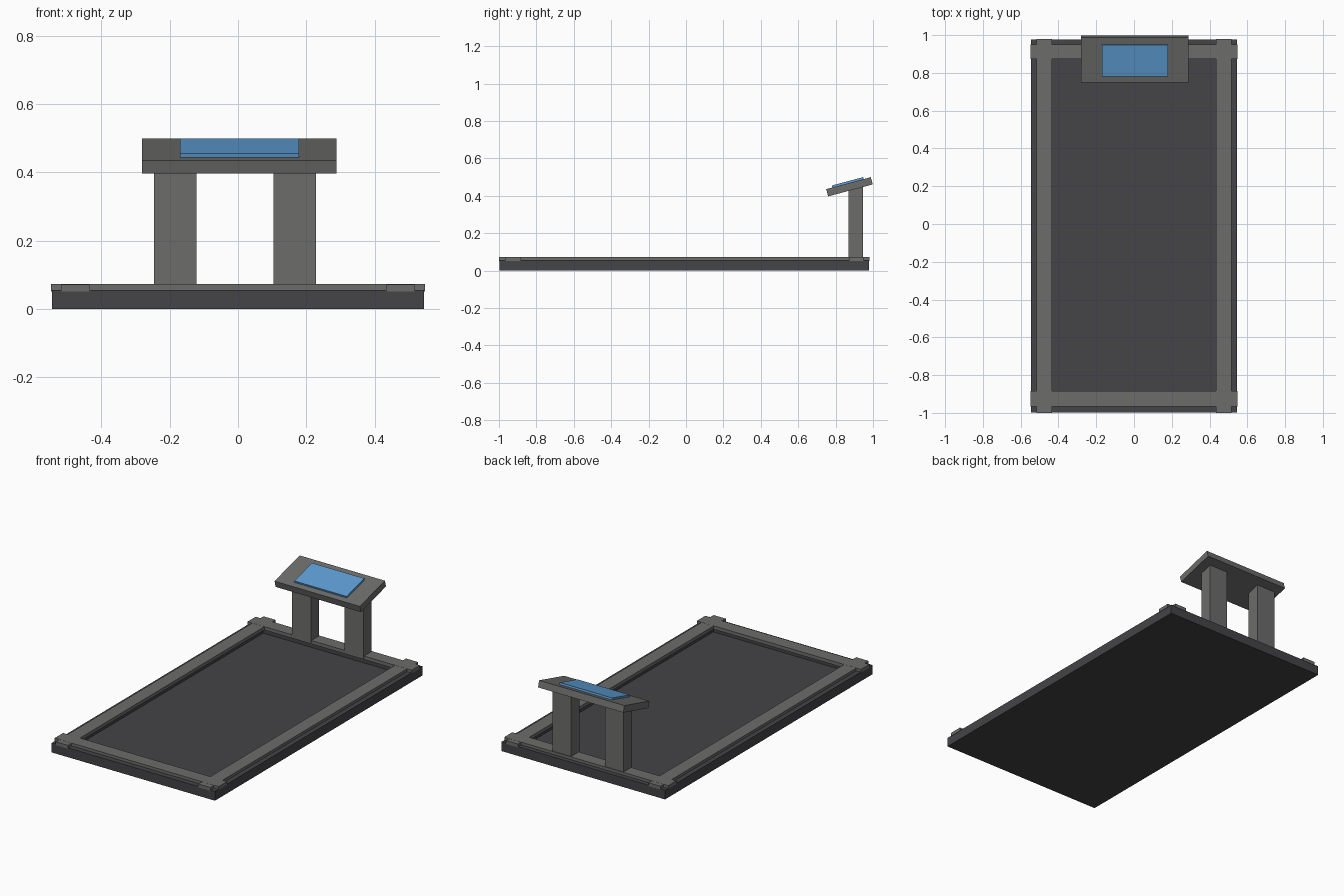
import bpy
import bmesh
from math import radians
from mathutils import Matrix, Vector

old = bpy.data.objects.get("Cube")
if old:
    bpy.data.objects.remove(old, do_unlink=True)


def material(name, colour):
    mat = bpy.data.materials.new(name)
    mat.use_nodes = True
    mat.diffuse_color = (*colour, 1)
    mat.node_tree.nodes["Principled BSDF"].inputs["Base Color"].default_value = (*colour, 1)
    return mat


charcoal = material("charcoal", (0.058, 0.056, 0.062))
grey = material("grey", (0.15, 0.15, 0.147))
blue = material("screen blue", (0.11, 0.335, 0.65))


def finish(name, bm, mat):
    mesh = bpy.data.meshes.new(name)
    bm.to_mesh(mesh)
    bm.free()
    mesh.materials.append(mat)
    obj = bpy.data.objects.new(name, mesh)
    bpy.context.collection.objects.link(obj)
    return obj


def box_mesh(x, y, z):
    """Box from three (low, high) ranges."""
    bm = bmesh.new()
    ranges = (x, y, z)
    size = [hi - lo for lo, hi in ranges]
    middle = Vector([(lo + hi) / 2 for lo, hi in ranges])
    bmesh.ops.create_cube(bm, size=1, matrix=Matrix.Translation(middle) @ Matrix.Diagonal((*size, 1)))
    return bm


def box(name, x, y, z, mat):
    return finish(name, box_mesh(x, y, z), mat)


# Base slab with a shallow sunken floor
bm = box_mesh((-0.545, 0.545), (-0.998, 0.978), (0, 0.056))
bm.normal_update()
top = max(bm.faces, key=lambda f: f.normal.z)
bmesh.ops.inset_region(bm, faces=[top], thickness=0.135)
floor = bmesh.ops.extrude_discrete_faces(bm, faces=[top])["faces"][0]
bmesh.ops.translate(bm, verts=floor.verts, vec=(0, 0, -0.03))
finish("base", bm, charcoal)

# Frame bars crossing at the corners
for side, s in (("left", 1), ("right", -1)):
    box(side + "_rail", sorted((s * 0.435, s * 0.516)), (-1, 0.98), (0.052, 0.0725), grey)
box("front_rail", (-0.547, 0.547), (-0.965, -0.885), (0.052, 0.073), grey)
box("back_rail", (-0.547, 0.547), (0.873, 0.95), (0.052, 0.073), grey)

# Posts carrying the console
for side, x in (("right", (-0.246, -0.122)), ("left", (0.104, 0.229))):
    box(side + "_post", x, (0.868, 0.946), (0.06, 0.448), grey)

# Tilted console and its screen
console = box("console", (-0.281, 0.288), (-0.1235, 0.1235), (-0.02, 0.02), grey)
screen = box("screen", (-0.17, 0.179), (-0.089, 0.084), (0.015, 0.031), blue)
for part in (console, screen):
    part.location = (0, 0.874, 0.448)
    part.rotation_euler.x = radians(15)
